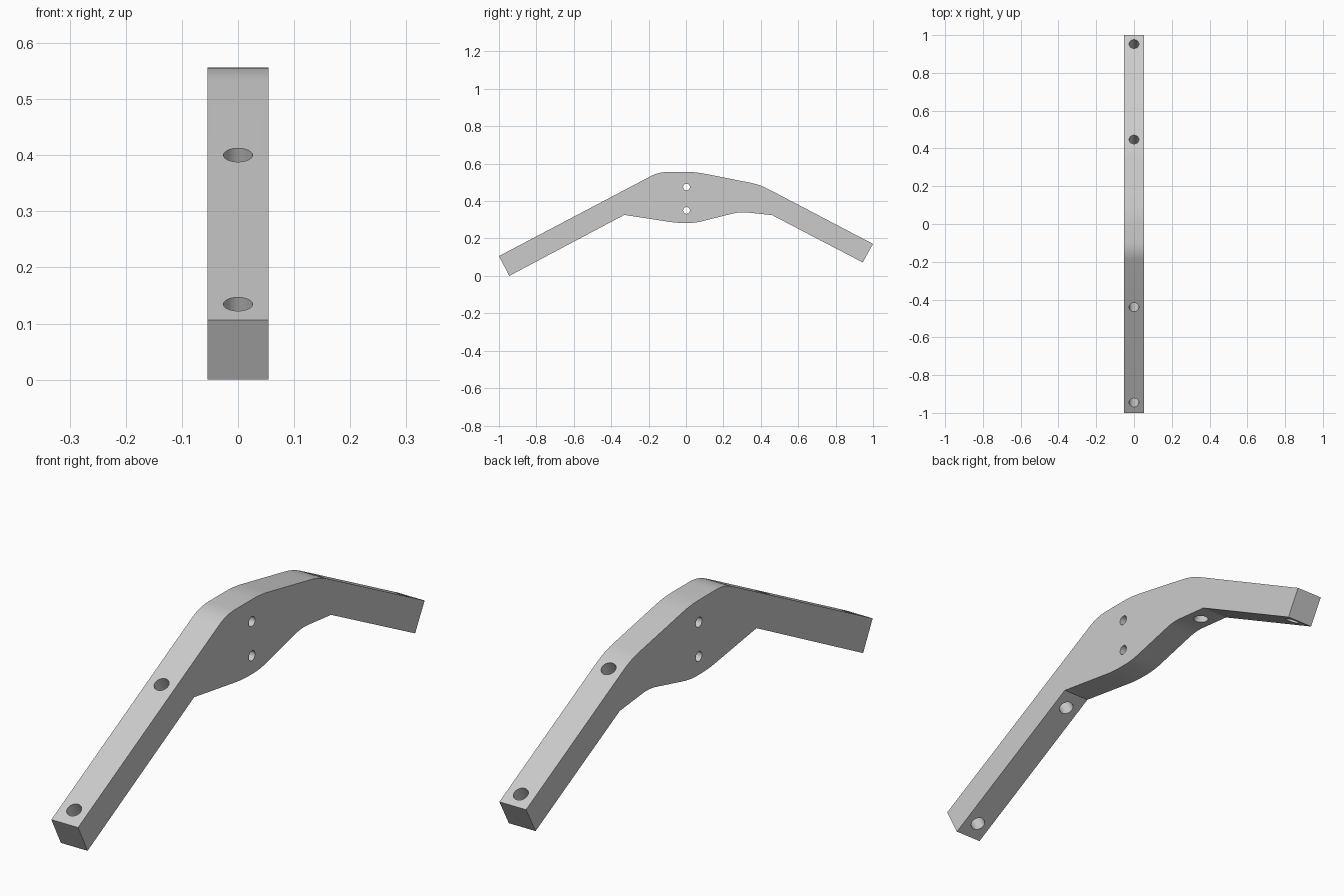
import bpy, bmesh, math
from mathutils import Matrix, Vector

if "Cube" in bpy.data.objects:
    bpy.data.objects.remove(bpy.data.objects["Cube"], do_unlink=True)

HALF_WIDTH = 0.054

# Plain grey material
grey = bpy.data.materials.new("plain_grey")
grey.use_nodes = True
colour = (0.6, 0.6, 0.6, 1)
grey.diffuse_color = colour
grey.node_tree.nodes["Principled BSDF"].inputs["Base Color"].default_value = colour

# Side profile as (y, z, fillet)
profile = [(-1, 0.106, 0), (-0.945, 0, 0), (-0.33, 0.326, 0), (-0.05, 0.283, 0.04),
           (0.05, 0.283, 0.04), (0.29, 0.343, 0.04), (0.46, 0.325, 0), (0.945, 0.072, 0),
           (1, 0.171, 0), (0.395, 0.488, 0.05), (0.05, 0.556, 0.05), (-0.145, 0.556, 0.05)]


def rounded(points, steps=6):
    """Replace filleted corners with short tangent curves."""
    out = []
    for i, (y, z, r) in enumerate(points):
        p = Vector((0, y, z))
        if not r:
            out.append(p)
            continue
        a = p + (Vector((0, *points[i - 1][:2])) - p).normalized() * r
        b = p + (Vector((0, *points[(i + 1) % len(points)][:2])) - p).normalized() * r
        for k in range(steps + 1):
            t = k / steps
            out.append(a * (1 - t) ** 2 + p * 2 * t * (1 - t) + b * t * t)
    return out


# Bracket body: extruded profile
bm = bmesh.new()
shift = Vector((HALF_WIDTH, 0, 0))
face = bm.faces.new([bm.verts.new(p - shift) for p in rounded(profile)])
ext = bmesh.ops.extrude_face_region(bm, geom=[face])
bmesh.ops.translate(bm, vec=shift * 2,
                    verts=[v for v in ext["geom"] if isinstance(v, bmesh.types.BMVert)])
bmesh.ops.recalc_face_normals(bm, faces=bm.faces)
mesh = bpy.data.meshes.new("bent_bracket")
bm.to_mesh(mesh)
bm.free()
mesh.materials.append(grey)
bracket = bpy.data.objects.new("bent_bracket", mesh)
bpy.context.collection.objects.link(bracket)

# Hole cutters: all in one helper mesh
bm = bmesh.new()


def drill(centre, axis, radius):
    rot = Vector(axis).to_track_quat("Z", "Y").to_matrix().to_4x4()
    bmesh.ops.create_cone(bm, cap_ends=True, segments=32, radius1=radius, radius2=radius,
                          depth=0.34, matrix=Matrix.Translation(centre) @ rot)


for z in (0.35, 0.475):
    drill((0, 0.003, z), (1, 0, 0), 0.018)
slope = math.radians(27.8)
for side, holes in ((-1, ((0.945, 0.134), (0.44, 0.399))), (1, ((0.953, 0.196), (0.447, 0.460)))):
    for y, z in holes:
        drill((0, side * y, z), (0, side * math.sin(slope), math.cos(slope)), 0.026)
cut_mesh = bpy.data.meshes.new("hole_cutter")
bm.to_mesh(cut_mesh)
bm.free()
cut_mesh.materials.append(grey)
cutter = bpy.data.objects.new("hole_cutter", cut_mesh)
bpy.context.collection.objects.link(cutter)
cutter.hide_render = True

# Cut the bolt holes, then drop the cutter
mod = bracket.modifiers.new("holes", "BOOLEAN")
mod.object = cutter
mod.solver = "EXACT"
bpy.context.view_layer.objects.active = bracket
bracket.select_set(True)
bpy.ops.object.modifier_apply(modifier=mod.name)
bpy.data.objects.remove(cutter, do_unlink=True)
bpy.ops.object.select_all(action="DESELECT")
bracket.select_set(True)
bpy.ops.object.shade_smooth_by_angle(angle=math.radians(20))
